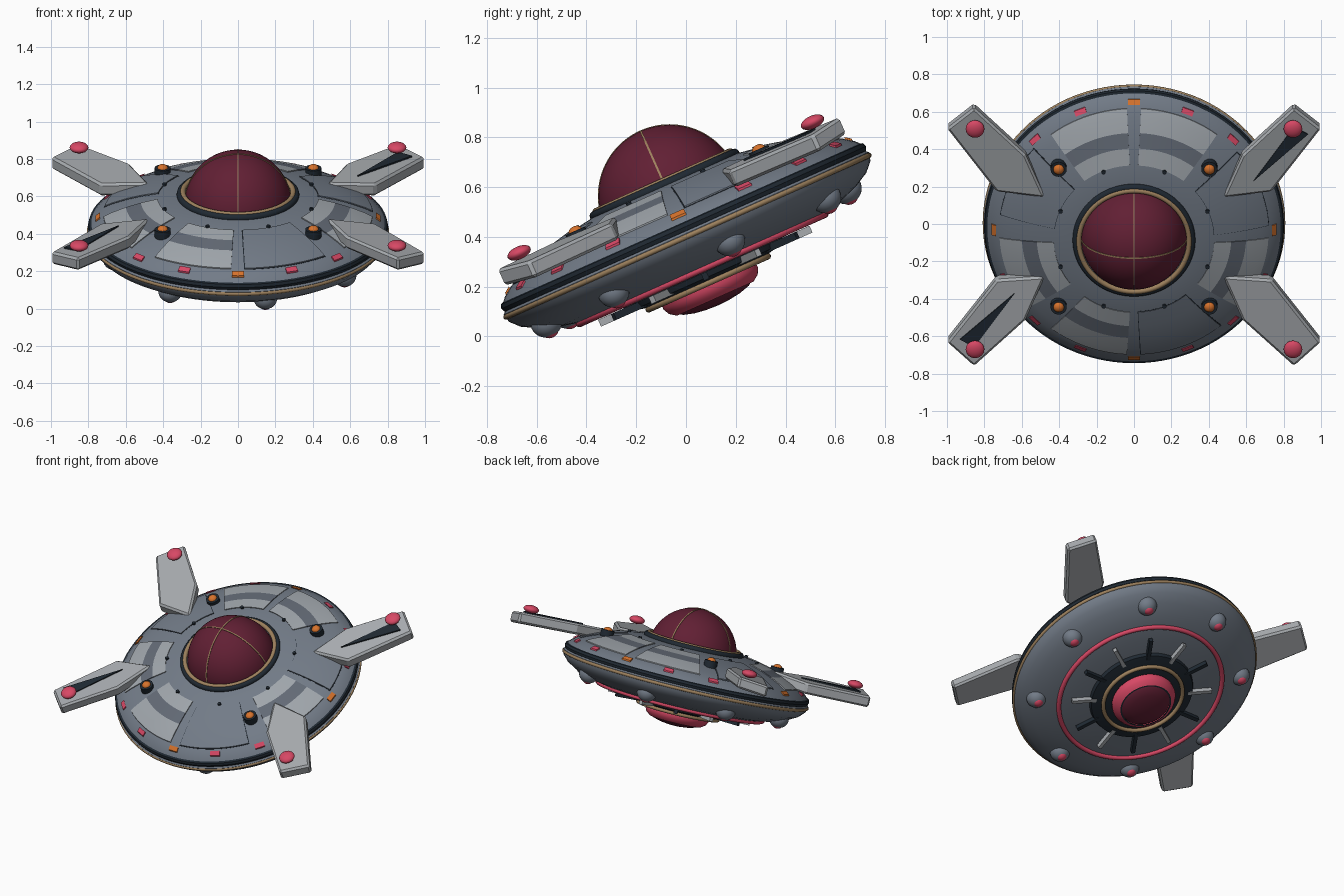
import bpy, bmesh, math
from mathutils import Matrix, Vector

if "Cube" in bpy.data.objects:
    bpy.data.objects.remove(bpy.data.objects["Cube"])

# whole craft is built level, then tilted nose-down
TILT = Matrix.Translation((0, 0.005, 0.405)) @ Matrix.Rotation(math.radians(24), 4, 'X')


def material(name, rgb):
    m = bpy.data.materials.new(name)
    m.diffuse_color = (*rgb, 1)
    m.use_nodes = True
    m.node_tree.nodes["Principled BSDF"].inputs["Base Color"].default_value = m.diffuse_color
    return m


HULL = material("hull_grey", (0.17, 0.20, 0.245))
BAND = material("band_grey", (0.125, 0.145, 0.18))
PANEL = material("panel_grey", (0.35, 0.38, 0.41))
FIN = material("fin_grey", (0.39, 0.41, 0.43))
DARK = material("dark_navy", (0.014, 0.022, 0.032))
TAN = material("tan_trim", (0.34, 0.22, 0.11))
PINK = material("pink_light", (0.68, 0.065, 0.13))
WINE = material("wine_glass", (0.12, 0.014, 0.034))
ORANGE = material("orange_light", (0.68, 0.17, 0.025))


def finish(name, bm, mat, smooth=True):
    bmesh.ops.remove_doubles(bm, verts=bm.verts, dist=1e-5)
    bmesh.ops.transform(bm, matrix=TILT, verts=bm.verts)
    bmesh.ops.recalc_face_normals(bm, faces=bm.faces)
    me = bpy.data.meshes.new(name)
    bm.to_mesh(me)
    bm.free()
    me.materials.append(mat)
    if smooth:
        me.polygons.foreach_set("use_smooth", [True] * len(me.polygons))
        me.set_sharp_from_angle(angle=math.radians(35))
    ob = bpy.data.objects.new(name, me)
    bpy.context.collection.objects.link(ob)
    return ob


def sweep(bm, profile, a0=0, a1=360, steps=96, closed=False):
    """Turn an (r, h) profile about the vertical axis, capping partial turns."""
    rings = []
    for i in range(steps + 1):
        a = math.radians(a0 + (a1 - a0) * i / steps)
        rings.append([bm.verts.new((r * math.cos(a), r * math.sin(a), h)) for r, h in profile])
    n = len(profile)
    for p, q in zip(rings, rings[1:]):
        for j in range(n if closed else n - 1):
            k = (j + 1) % n
            bm.faces.new((p[j], p[k], q[k], q[j]))
    if a1 - a0 < 360:
        bm.faces.new(rings[0])
        bm.faces.new(rings[-1])


def lathe(name, profile, mat):
    bm = bmesh.new()
    sweep(bm, profile)
    return finish(name, bm, mat)


def ring(name, R, h, t, mat):
    bm = bmesh.new()
    circle = [(R + t * math.cos(i * math.pi / 6), h + t * math.sin(i * math.pi / 6)) for i in range(12)]
    sweep(bm, circle, closed=True)
    return finish(name, bm, mat)


def ball(bm, loc, size):
    bmesh.ops.create_uvsphere(bm, u_segments=24, v_segments=14, radius=1,
                              matrix=Matrix.Translation(loc) @ Matrix.Diagonal((*size, 1)))


def disc(bm, loc, r, depth):
    bmesh.ops.create_cone(bm, cap_ends=True, segments=20, radius1=r, radius2=r, depth=depth,
                          matrix=Matrix.Translation(loc))


def polar(r, deg, h):
    a = math.radians(deg)
    return Vector((r * math.cos(a), r * math.sin(a), h))


# hull shells
UPPER = [(0.25, 0.222), (0.31, 0.222), (0.42, 0.205), (0.52, 0.182), (0.60, 0.158),
         (0.68, 0.127), (0.73, 0.102), (0.77, 0.073), (0.79, 0.05)]


def top_height(r):
    for (r0, h0), (r1, h1) in zip(UPPER, UPPER[1:]):
        if r0 <= r <= r1:
            return h0 + (h1 - h0) * (r - r0) / (r1 - r0)
    return UPPER[-1][1]


lathe("upper_hull", UPPER + [(0.785, 0.04)], HULL)
lathe("lower_hull", [(0.79, 0.022), (0.803, 0.01), (0.795, -0.025), (0.76, -0.062), (0.70, -0.095),
                     (0.62, -0.124), (0.54, -0.142), (0.44, -0.156), (0.30, -0.166), (0, -0.17)], HULL)
lathe("rim_groove", [(0.78, 0.058), (0.797, 0.052), (0.802, 0.036), (0.796, 0.02), (0.78, 0.015)], DARK)
ring("rim_trim", 0.798, -0.002, 0.011, TAN)


# deck panels: thin raised plates in eight sectors
def plates(name, jobs, mat, lift=0.006):
    bm = bmesh.new()
    for r0, r1, a0, a1 in jobs:
        rs = [r0] + [r for r, _ in UPPER if r0 < r < r1] + [r1]
        top = [(r, top_height(r) + lift) for r in rs]
        low = [(r, top_height(r) - 0.004) for r in reversed(rs)]
        sweep(bm, top + low, a0, a1, max(2, int((a1 - a0) / 3)), True)
    return finish(name, bm, mat)


light, mid, plain = [], [], []
for k in range(8):
    a, b = k * 45 + 3, k * 45 + 37
    if k % 2 == 0:
        a, b = k * 45 + 3, k * 45 + 40
    if k in (1, 2, 4, 5, 7):
        a, b = (k * 45 + 3, k * 45 + 38) if k % 2 == 0 else (k * 45 + 7, k * 45 + 42)
        light += [(0.43, 0.52, a, b), (0.60, 0.72, a, b)]
        mid.append((0.52, 0.60, a, b))
    else:
        plain.append((0.43, 0.72, a, b))
plates("light_panels", light, PANEL)
plates("panel_bands", mid, BAND)
plates("plain_panels", plain, HULL)
plates("panel_seams", [(r0 - 0.003, r1 + 0.003, a - 0.4, b + 0.4) for r0, r1, a, b in plain], DARK, 0.001)

# rim marker lights
for name, mat, want in (("orange_markers", ORANGE, True), ("pink_markers", PINK, False)):
    plates(name, [(0.738, 0.762, i * 22.5 - 2.4, i * 22.5 + 2.4) for i in range(16)
                  if (i % 4 == 0) == want], mat, 0.009)

# deck bolts and orange beacons
bolts, collars, beacons = bmesh.new(), bmesh.new(), bmesh.new()
for i in range(8):
    disc(bolts, polar(0.425, 22.5 + 45 * i, 0.208), 0.011, 0.02)
for i in range(4):
    disc(collars, polar(0.57, 45 + 90 * i, 0.178), 0.043, 0.046)
    ball(beacons, polar(0.57, 45 + 90 * i, 0.198), (0.029, 0.029, 0.022))
finish("deck_bolts", bolts, DARK)
finish("beacon_collars", collars, DARK)
finish("beacons", beacons, ORANGE)

# cockpit dome with collar and crossed ribs
dome = [(0.285 * math.cos(t), 0.175 + 0.285 * math.sin(t)) for t in
        [math.pi / 2 * i / 16 for i in range(17)]]
lathe("dome", dome, WINE)
ring("dome_seal", 0.308, 0.224, 0.020, DARK)
ring("dome_trim", 0.295, 0.238, 0.014, TAN)
ribs = bmesh.new()
for turn in (0, 90):
    part = bmesh.new()
    sweep(part, [(0.28, -0.004), (0.288, -0.004), (0.288, 0.004), (0.28, 0.004)], 10, 170, 40, True)
    M = Matrix.Translation((0, 0, 0.175)) @ Matrix.Rotation(math.radians(turn), 4, 'Z') @ \
        Matrix.Rotation(math.pi / 2, 4, 'X')
    bmesh.ops.transform(part, matrix=M, verts=part.verts)
    tmp = bpy.data.meshes.new("rib_tmp")
    part.to_mesh(tmp)
    part.free()
    ribs.from_mesh(tmp)
    bpy.data.meshes.remove(tmp)
finish("dome_ribs", ribs, TAN)


# fins
def prism(bm, pts, depth, sx, sy):
    top = [bm.verts.new((x * sx, y * sy, h)) for x, y, h in pts]
    low = [bm.verts.new((x * sx, y * sy, h - depth)) for x, y, h in pts]
    bm.faces.new(top)
    bm.faces.new(low)
    for i in range(len(pts)):
        j = (i + 1) % len(pts)
        bm.faces.new((top[i], top[j], low[j], low[i]))


FIN_SHAPE = [(0.475, 0.23, 0.188), (0.735, 0.257, 0.171), (1.0, 0.625, 0.166),
             (0.855, 0.757, 0.187), (0.58, 0.484, 0.194)]
SLOT = [(0.64, 0.33, 0.190), (0.93, 0.60, 0.184), (0.855, 0.645, 0.187)]
fins, slots, lamps = bmesh.new(), bmesh.new(), bmesh.new()
for sx in (1, -1):
    for sy in (1, -1):
        prism(fins, FIN_SHAPE, 0.072, sx, sy)
        ball(lamps, (0.85 * sx, 0.645 * sy, 0.212), (0.05, 0.05, 0.026))
        if sx == sy:
            prism(slots, SLOT, 0.009, sx, sy)
fin_ob = finish("fins", fins, FIN, False)
bev = fin_ob.modifiers.new("edge_bevel", 'BEVEL')
bev.width = 0.012
bev.segments = 1
finish("fin_slots", slots, DARK, False)
finish("fin_lamps", lamps, PINK)

# underside pods with pink lenses
pods, lenses = bmesh.new(), bmesh.new()
for i in range(8):
    a = -77.5 + 45 * i
    ball(pods, polar(0.675, a, -0.088), (0.064, 0.064, 0.06))
    ball(lenses, polar(0.675, a, -0.122), (0.036, 0.036, 0.032))
finish("pods", pods, HULL)
finish("pod_lenses", lenses, PINK)

# underside engine: rings, plate, lens and radial rods
ring("lower_ring", 0.54, -0.146, 0.015, PINK)
lathe("engine_plate", [(0.345, -0.155), (0.335, -0.185), (0.26, -0.2), (0.15, -0.205)], DARK)
ring("engine_trim", 0.262, -0.207, 0.013, TAN)
lathe("engine_bowl", [(0.185, -0.19), (0.207, -0.212), (0.208, -0.232), (0.195, -0.258), (0.168, -0.277)], PINK)
lathe("lens_gap", [(0.169, -0.276), (0.158, -0.277)], DARK)
lathe("engine_lens", [(0.159, -0.272), (0.145, -0.284), (0.1, -0.297), (0.05, -0.304), (0, -0.306)], WINE)
for name, mat, start in (("light_rods", FIN, 0), ("dark_rods", DARK, 1)):
    bm = bmesh.new()
    for i in range(start, 12, 2):
        a = 90 + 30 * i
        bmesh.ops.create_cube(bm, size=1, matrix=Matrix.Translation(polar(0.385, a, -0.178)) @
                              Matrix.Rotation(math.radians(a), 4, 'Z') @ Matrix.Diagonal((0.16, 0.024, 0.03, 1)))
    finish(name, bm, mat, False)
